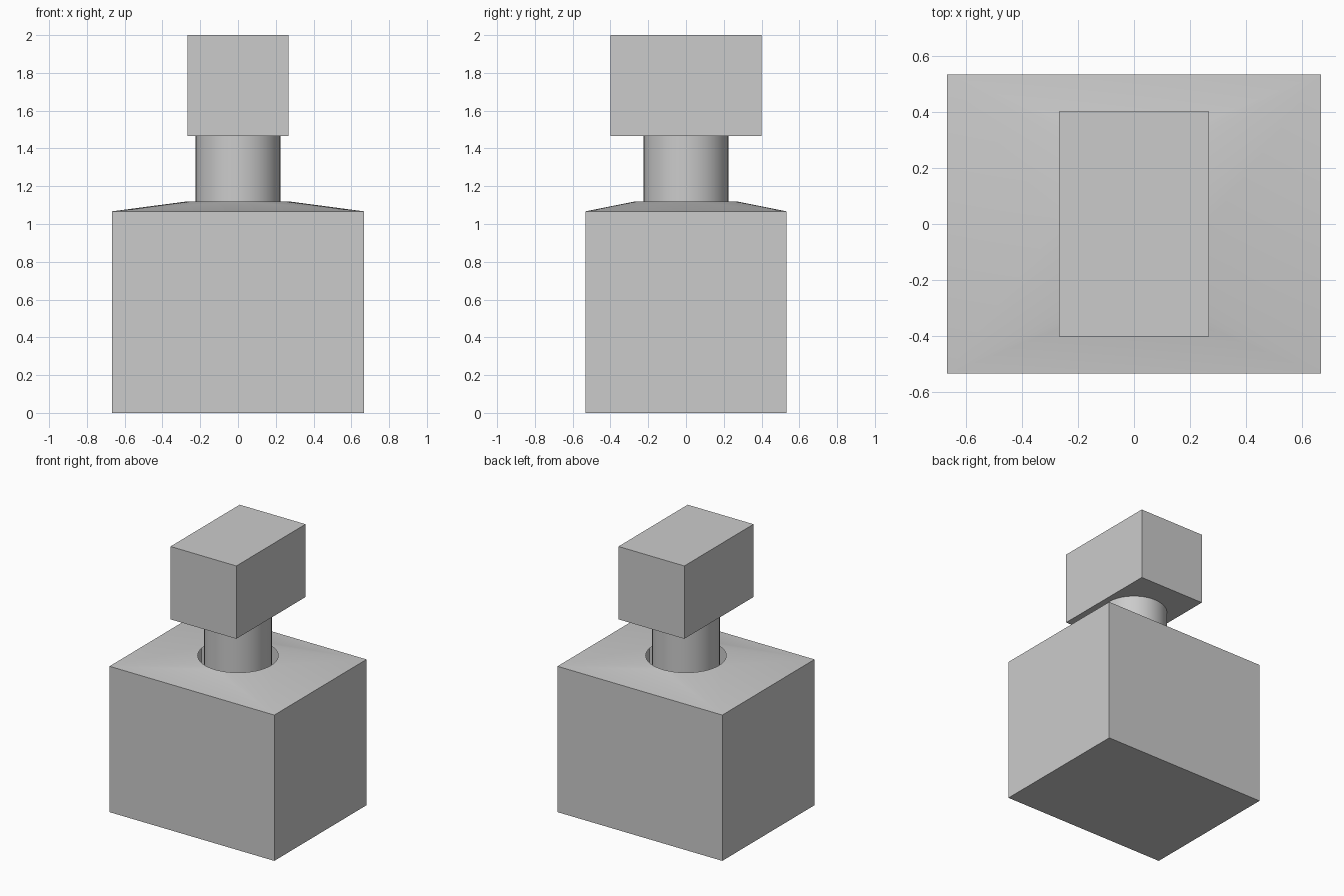
import bpy, bmesh, math

cube = bpy.data.objects.get("Cube")
if cube:
    bpy.data.objects.remove(cube, do_unlink=True)

grey = bpy.data.materials.new("plain grey")
grey.use_nodes = True
grey.diffuse_color = (0.6, 0.6, 0.6, 1)
grey.node_tree.nodes["Principled BSDF"].inputs["Base Color"].default_value = (0.6, 0.6, 0.6, 1)

HALF_X, HALF_Y = 0.667, 0.533
SHOULDER, RIM = 1.067, 1.12
RIM_RADIUS = 0.267
QUARTER = 16  # rim segments per quadrant


def finish(bm, name, smooth=False):
    bmesh.ops.recalc_face_normals(bm, faces=bm.faces)
    mesh = bpy.data.meshes.new(name)
    bm.to_mesh(mesh)
    bm.free()
    mesh.materials.append(grey)
    obj = bpy.data.objects.new(name, mesh)
    bpy.context.collection.objects.link(obj)
    if smooth:
        bpy.ops.object.select_all(action="DESELECT")
        bpy.context.view_layer.objects.active = obj
        obj.select_set(True)
        bpy.ops.object.shade_smooth_by_angle(angle=math.radians(30))
    return obj


# Hollow bottle body: box walls and a shoulder lofted from rectangle to round opening
bm = bmesh.new()
signs = [(1, 1), (-1, 1), (-1, -1), (1, -1)]
base = [bm.verts.new((sx * HALF_X, sy * HALF_Y, 0)) for sx, sy in signs]
top = [bm.verts.new((sx * HALF_X, sy * HALF_Y, SHOULDER)) for sx, sy in signs]
count = 4 * QUARTER
rim = []
for i in range(count):
    a = math.tau * i / count
    rim.append(bm.verts.new((RIM_RADIUS * math.cos(a), RIM_RADIUS * math.sin(a), RIM)))
bm.faces.new(base)
for q in range(4):
    nxt = (q + 1) % 4
    bm.faces.new((base[q], base[nxt], top[nxt], top[q]))
    # one flat triangle per side, and a fan from each corner
    bm.faces.new((top[q], top[nxt], rim[nxt * QUARTER]))
    for i in range(q * QUARTER, (q + 1) * QUARTER):
        bm.faces.new((top[q], rim[i], rim[(i + 1) % count]))
finish(bm, "bottle_body", smooth=True)

# Round neck, reaching down through the opening
bm = bmesh.new()
bmesh.ops.create_cone(bm, cap_ends=True, segments=64, radius1=0.224, radius2=0.224, depth=0.48)
bmesh.ops.translate(bm, verts=bm.verts, vec=(0, 0, 1.24))
finish(bm, "neck", smooth=True)

# Block-shaped cap
bm = bmesh.new()
bmesh.ops.create_cube(bm, size=1)
bmesh.ops.scale(bm, verts=bm.verts, vec=(0.533, 0.8, 0.533))
bmesh.ops.translate(bm, verts=bm.verts, vec=(0, 0, 1.7335))
finish(bm, "cap")
